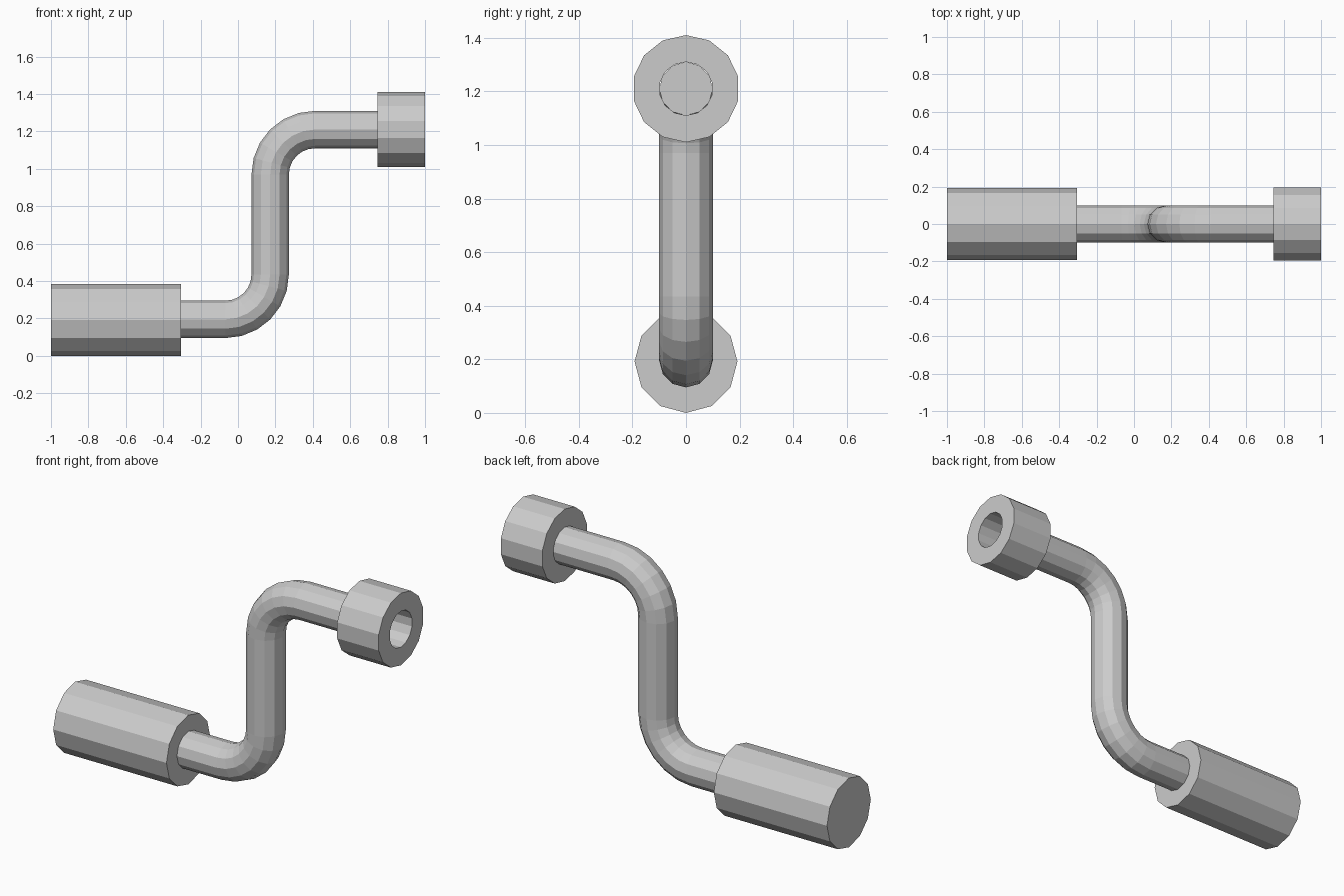
import bpy, bmesh
from math import sin, cos, pi
from mathutils import Vector

if "Cube" in bpy.data.objects:
    bpy.data.objects.remove(bpy.data.objects["Cube"])


def skin(name, rings, closed=False):
    """Bridge equal-length rings of points; cap the ends unless closed."""
    bm = bmesh.new()
    loops = [[bm.verts.new(p) for p in ring] for ring in rings]
    n = len(loops[0])
    pairs = list(zip(loops, loops[1:]))
    if closed:
        pairs.append((loops[-1], loops[0]))
    else:
        bm.faces.new(loops[0])
        bm.faces.new(loops[-1])
    for a, b in pairs:
        for i in range(n):
            j = (i + 1) % n
            bm.faces.new((a[i], a[j], b[j], b[i]))
    bmesh.ops.recalc_face_normals(bm, faces=bm.faces)
    mesh = bpy.data.meshes.new(name)
    bm.to_mesh(mesh)
    bm.free()
    obj = bpy.data.objects.new(name, mesh)
    bpy.context.collection.objects.link(obj)
    return obj


def ring(center, normal, radius, sides):
    """Circle of points around center, first point along normal."""
    side = Vector((0, 1, 0))
    return [center + radius * (cos(2 * pi * i / sides) * normal
                               + sin(2 * pi * i / sides) * side)
            for i in range(sides)]


def lathe(name, profile, z, sides, closed=False):
    """Turn (x, radius) pairs about a line along x at height z."""
    up = Vector((0, 0, 1))
    return skin(name, [ring(Vector((x, 0, z)), up, r, sides)
                       for x, r in profile], closed)


# Hand grip
lathe("grip", [(-1, 0.192), (-0.305, 0.192)], 0.192, 12)

# Socket ring with a through hole
lathe("socket", [(0.745, 0.2), (1, 0.2), (1, 0.1), (0.745, 0.1)], 1.21, 14, True)

# Cranked rod: (x, z, direction angle) along the path, with two round bends
R, STEPS, COLUMN, LOW, HIGH = 0.24, 6, 0.172, 0.195, 1.21
turns = [pi / 2 * i / STEPS for i in range(STEPS + 1)]
path = [(-0.35, LOW, 0)]
path += [(COLUMN - R + R * sin(a), LOW + R - R * cos(a), a) for a in turns]
path += [(COLUMN + R - R * sin(a), HIGH - R + R * cos(a), a) for a in reversed(turns)]
path += [(0.76, HIGH, 0)]
skin("rod", [ring(Vector((x, 0, z)), Vector((-sin(a), 0, cos(a))), 0.1, 12)
             for x, z, a in path])
